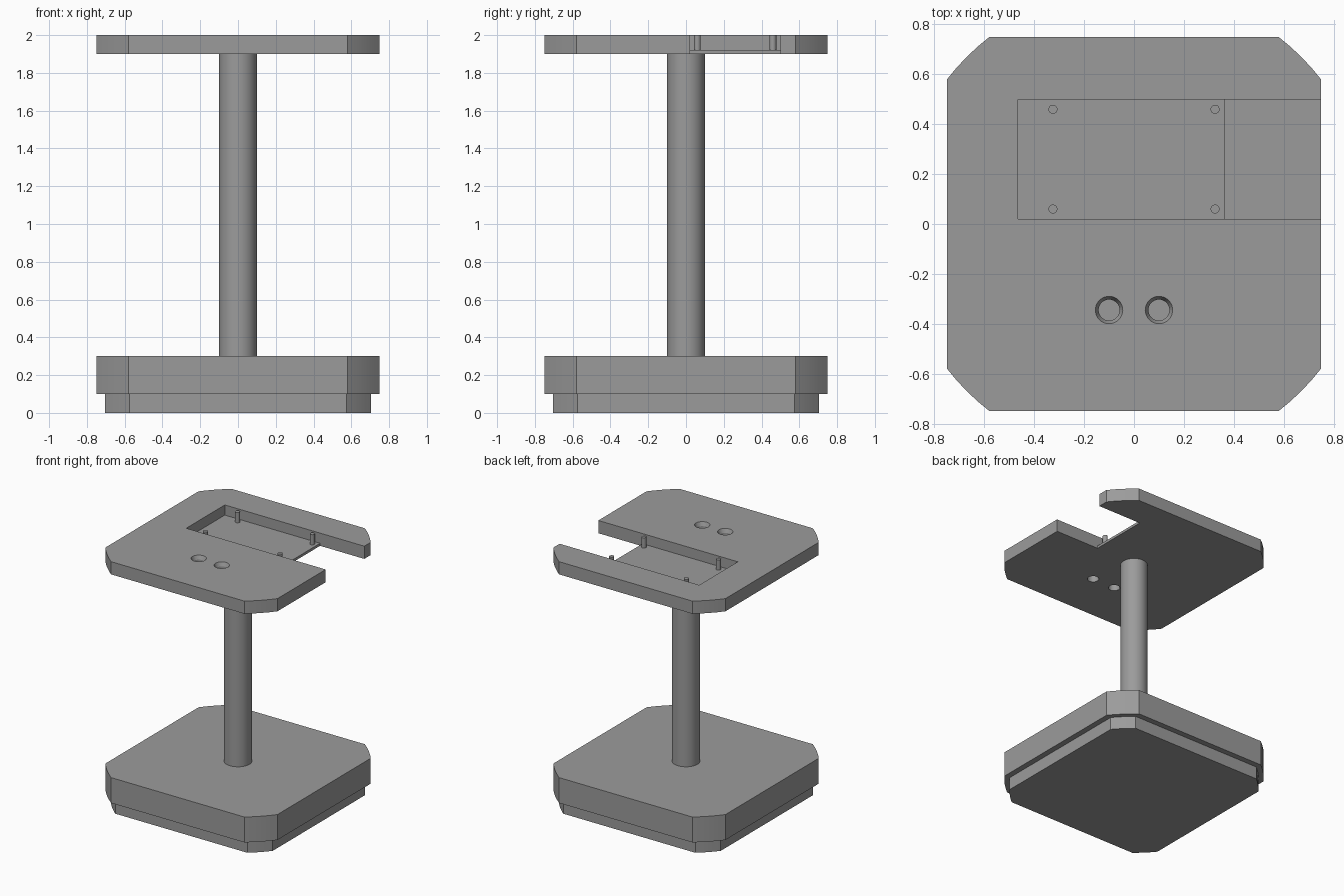
import bpy, bmesh, math

if "Cube" in bpy.data.objects:
    bpy.data.objects.remove(bpy.data.objects["Cube"])

grey = bpy.data.materials.new("plain_grey")
grey.diffuse_color = (0.33, 0.33, 0.33, 1)
grey.use_nodes = True
grey.node_tree.nodes["Principled BSDF"].inputs["Base Color"].default_value = grey.diffuse_color


def make_object(name, bm, cutter=False):
    bmesh.ops.recalc_face_normals(bm, faces=bm.faces[:])
    mesh = bpy.data.meshes.new(name)
    bm.to_mesh(mesh)
    bm.free()
    mesh.materials.append(grey)
    ob = bpy.data.objects.new(name, mesh)
    bpy.context.collection.objects.link(ob)
    if cutter:
        ob.hide_render = True
        ob.hide_set(True)
    else:
        bpy.ops.object.select_all(action='DESELECT')
        ob.select_set(True)
        bpy.context.view_layer.objects.active = ob
        bpy.ops.object.shade_smooth_by_angle(angle=math.radians(30))
    return ob


def prism(name, points, offset, cutter=False):
    """Extrude a closed outline along an offset vector."""
    bm = bmesh.new()
    face = bm.faces.new([bm.verts.new(p) for p in points])
    new = bmesh.ops.extrude_face_region(bm, geom=[face])["geom"]
    bmesh.ops.translate(bm, vec=offset, verts=[v for v in new if isinstance(v, bmesh.types.BMVert)])
    return make_object(name, bm, cutter)


def slab(name, half, corner, z0, z1):
    """Square slab whose corners are trimmed by a circle through (half, corner)."""
    radius = math.hypot(half, corner)
    start = math.atan2(corner, half)
    sweep = math.pi / 2 - 2 * start
    pts = []
    for q in range(4):
        for i in range(5):
            a = q * math.pi / 2 + start + sweep * i / 4
            pts.append((radius * math.cos(a), radius * math.sin(a), z0))
    return prism(name, pts, (0, 0, z1 - z0))


def lathe(name, x, y, rings, sides, cutter=False):
    """Stack of (radius, height) rings with capped ends."""
    bm = bmesh.new()
    loops = [[bm.verts.new((x + r * math.cos(2 * math.pi * i / sides),
                            y + r * math.sin(2 * math.pi * i / sides), z))
              for i in range(sides)] for r, z in rings]
    for a, b in zip(loops, loops[1:]):
        for i in range(sides):
            j = (i + 1) % sides
            bm.faces.new((a[i], a[j], b[j], b[i]))
    bm.faces.new(loops[0])
    bm.faces.new(loops[-1])
    return make_object(name, bm, cutter)


# Base: inset foot and main block
slab("base_foot", 0.705, 0.575, 0.0, 0.1)
slab("base_block", 0.75, 0.58, 0.1, 0.3)

# Column
lathe("column", 0, 0, [(0.1, 0.3), (0.1, 1.9)], 48)

# Top plate with a stepped pocket open to the right
top = slab("top_plate", 0.75, 0.58, 1.9, 2.0)
step = [(-0.465, 2.1), (-0.465, 1.92), (0.365, 1.92), (0.365, 1.8), (0.9, 1.8), (0.9, 2.1)]
cutters = [prism("pocket_cutter", [(x, 0.02, z) for x, z in step], (0, 0.48, 0), True)]

# Two countersunk holes near the front
for side, x in (("left", -0.1), ("right", 0.1)):
    rings = [(0.042, 1.8), (0.042, 1.97), (0.055, 2.0), (0.055, 2.1)]
    cutters.append(lathe("hole_cutter_" + side, x, -0.345, rings, 32, True))

for c in cutters:
    mod = top.modifiers.new(c.name, 'BOOLEAN')
    mod.operation = 'DIFFERENCE'
    mod.solver = 'EXACT'
    mod.object = c
# Keep edge smoothing after the cuts
for i, mod in enumerate([m for m in top.modifiers if m.type == 'BOOLEAN']):
    top.modifiers.move(top.modifiers.find(mod.name), i)
bpy.context.view_layer.objects.active = top
top.select_set(True)
bpy.context.view_layer.update()
bm = bmesh.new()
bm.from_object(top, bpy.context.evaluated_depsgraph_get())
top.modifiers.clear()
bm.to_mesh(top.data)
bm.free()
bpy.ops.object.select_all(action='DESELECT')
top.select_set(True)
bpy.ops.object.shade_smooth_by_angle(angle=math.radians(20))

# Mounting pins on the pocket floor
for x in (-0.325, 0.325):
    for y in (0.06, 0.46):
        lathe("mounting_pin", x, y, [(0.018, 1.91), (0.018, 2.0)], 20)
